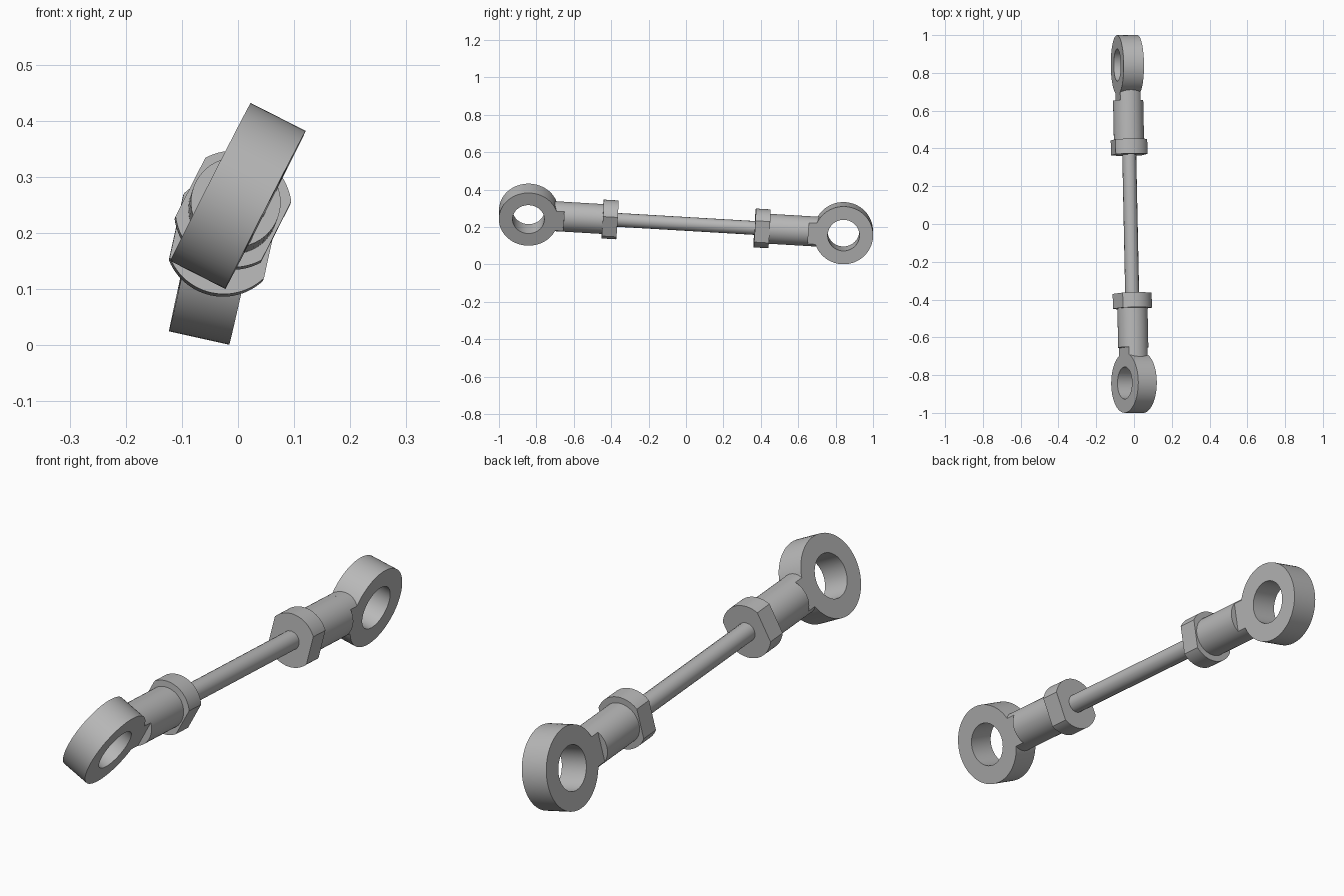
import bpy, bmesh
from math import acos, pi, cos, sin, radians
from mathutils import Vector, Matrix

if "Cube" in bpy.data.objects:
    bpy.data.objects.remove(bpy.data.objects["Cube"], do_unlink=True)

# One plain grey metal
steel = bpy.data.materials.new("steel_grey")
steel.use_nodes = True
GREY = (0.48, 0.48, 0.48, 1)
steel.diffuse_color = GREY
steel.node_tree.nodes["Principled BSDF"].inputs["Base Color"].default_value = GREY


def add_object(name, bm, frame):
    bmesh.ops.remove_doubles(bm, verts=bm.verts, dist=1e-5)
    bmesh.ops.recalc_face_normals(bm, faces=bm.faces)
    mesh = bpy.data.meshes.new(name)
    bm.to_mesh(mesh)
    bm.free()
    mesh.materials.append(steel)
    obj = bpy.data.objects.new(name, mesh)
    obj.matrix_world = frame
    bpy.context.collection.objects.link(obj)
    return obj


def bar(name, frame, radius, flat, y0, y1, steps=24):
    """Round bar along local y, with two flats at x = +-flat."""
    bm = bmesh.new()
    phi = acos(flat / radius)
    angles = [base + phi + (pi - 2 * phi) * i / steps
              for base in (0, pi) for i in range(steps + 1)]
    if phi == 0:
        angles = [pi * i / steps for i in range(2 * steps)]
    face = bm.faces.new([bm.verts.new((radius * cos(a), y0, radius * sin(a)))
                         for a in angles])
    out = bmesh.ops.extrude_face_region(bm, geom=[face], use_keep_orig=True)
    moved = [v for v in out["geom"] if isinstance(v, bmesh.types.BMVert)]
    bmesh.ops.translate(bm, verts=moved, vec=(0, y1 - y0, 0))
    return add_object(name, bm, frame)


def eye_ring(name, frame, centre, outer, inner, half):
    """Rectangular section spun around local x."""
    bm = bmesh.new()
    corners = [(-half, inner), (half, inner), (half, outer), (-half, outer)]
    verts = [bm.verts.new((x, centre + r, 0)) for x, r in corners]
    edges = [bm.edges.new((verts[i], verts[(i + 1) % 4])) for i in range(4)]
    bmesh.ops.spin(bm, geom=verts + edges, cent=(0, centre, 0), axis=(1, 0, 0),
                   angle=2 * pi, steps=72)
    return add_object(name, bm, frame)


def union(target, other):
    mod = target.modifiers.new("join", 'BOOLEAN')
    mod.operation = 'UNION'
    mod.solver = 'EXACT'
    mod.object = other
    bpy.context.view_layer.objects.active = target
    bpy.ops.object.modifier_apply(modifier=mod.name)
    bpy.data.objects.remove(other, do_unlink=True)


# Slightly tilted centre line between the two eyes
front_eye = Vector((0.0, -0.842, 0.266))
back_eye = Vector((-0.035, 0.842, 0.167))
middle = (front_eye + back_eye) / 2
reach = (back_eye - front_eye).length / 2


def make_frame(end, twist):
    y = (end - middle).normalized()
    x = Vector((cos(twist), 0, -sin(twist)))
    x = (x - y * x.dot(y)).normalized()
    rot = Matrix((x, y, x.cross(y))).transposed()
    return Matrix.Translation(middle) @ rot.to_4x4()


parts = []
# Each end: flatted nut, round sleeve, flattened neck and eye
for side, end, twist in (("front", front_eye, radians(27)),
                         ("back", back_eye, radians(12.5))):
    frame = make_frame(end, twist)
    parts.append(bar(side + "_nut", frame, 0.104, 0.086, 0.368, 0.447))
    parts.append(bar(side + "_sleeve", frame, 0.08, 0.08, 0.44, 0.655))
    eye = eye_ring(side + "_eye", frame, reach, 0.158, 0.085, 0.055)
    neck = bar(side + "_neck", frame, 0.08, 0.055, 0.655, reach - 0.11)
    bpy.context.view_layer.update()
    union(eye, neck)
    parts.append(eye)

# Thin rod joining the two nuts
parts.append(bar("rod", make_frame(back_eye, 0), 0.037, 0.037, -0.38, 0.38, 8))

bpy.ops.object.select_all(action='DESELECT')
for obj in parts:
    obj.select_set(True)
bpy.context.view_layer.objects.active = parts[0]
bpy.ops.object.shade_smooth_by_angle(angle=radians(30))
